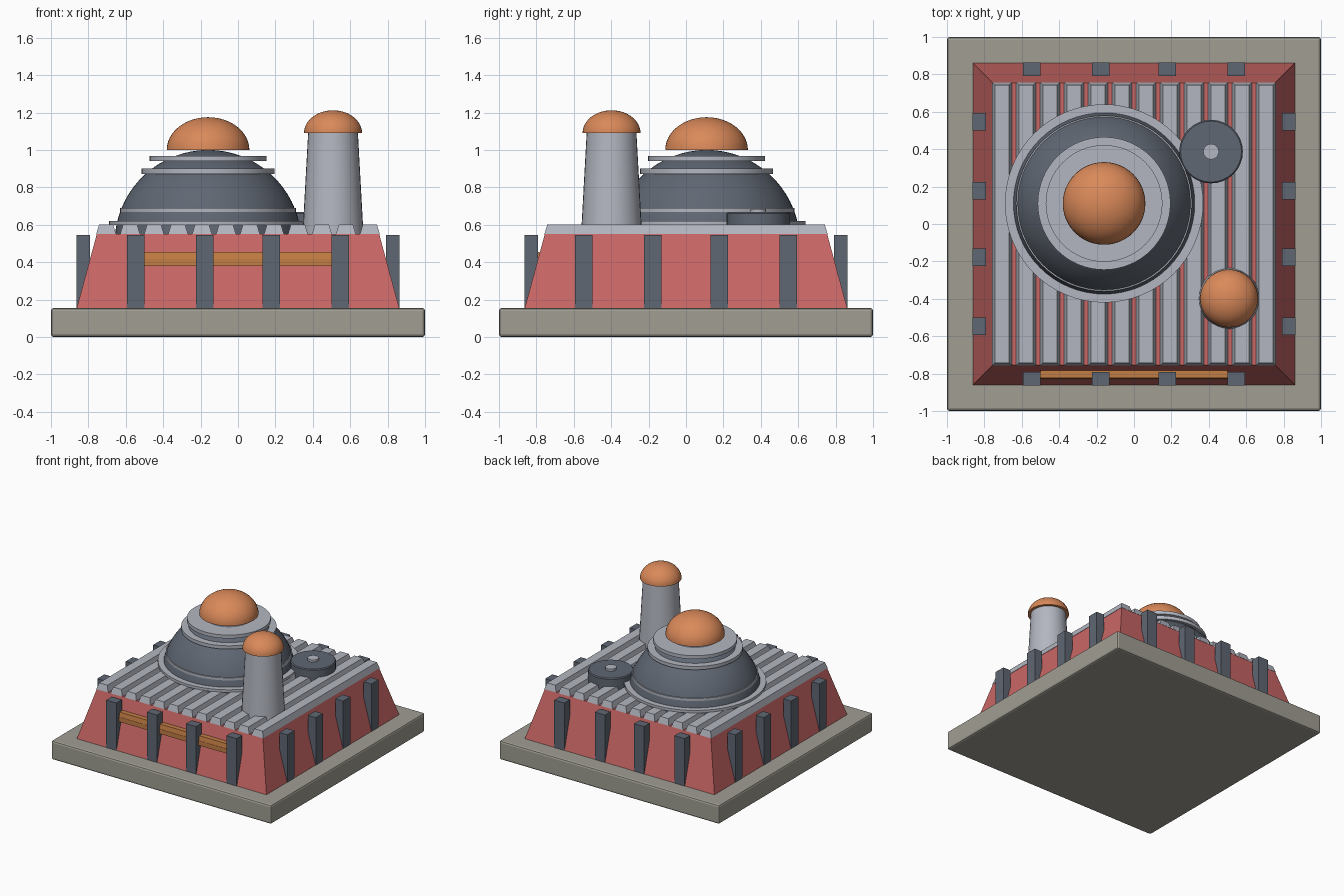
import bpy, bmesh, math

if "Cube" in bpy.data.objects:
    bpy.data.objects.remove(bpy.data.objects["Cube"])


def mat(name, r, g, b):
    m = bpy.data.materials.new(name)
    m.diffuse_color = (r, g, b, 1)
    m.use_nodes = True
    m.node_tree.nodes["Principled BSDF"].inputs["Base Color"].default_value = m.diffuse_color
    return m


STONE = mat("stone", 0.35, 0.34, 0.29)
RED = mat("red", 0.58, 0.135, 0.13)
LIGHT = mat("light_grey", 0.45, 0.47, 0.53)
DARK = mat("dark_grey", 0.115, 0.135, 0.17)
ORANGE = mat("orange", 0.70, 0.25, 0.10)
AMBER = mat("amber", 0.55, 0.21, 0.06)


def finish(bm, name, m, smooth=False):
    bmesh.ops.recalc_face_normals(bm, faces=bm.faces)
    me = bpy.data.meshes.new(name)
    bm.to_mesh(me)
    bm.free()
    me.materials.append(m)
    ob = bpy.data.objects.new(name, me)
    bpy.context.collection.objects.link(ob)
    if smooth:
        bpy.ops.object.select_all(action='DESELECT')
        ob.select_set(True)
        bpy.context.view_layer.objects.active = ob
        bpy.ops.object.shade_smooth_by_angle(angle=math.radians(35))
    return ob


def frustum(name, m, cx, cy, z0, z1, bottom, top):
    """Box whose bottom and top have their own half sizes."""
    bm = bmesh.new()
    rings = []
    for z, (hx, hy) in ((z0, bottom), (z1, top)):
        rings.append([bm.verts.new((cx + sx * hx, cy + sy * hy, z))
                      for sx, sy in ((-1, -1), (1, -1), (1, 1), (-1, 1))])
    a, b = rings
    bm.faces.new(a)
    bm.faces.new(b)
    for i in range(4):
        j = (i + 1) % 4
        bm.faces.new((a[i], a[j], b[j], b[i]))
    return finish(bm, name, m)


def lathe(name, m, cx, cy, profile, n=48):
    """Closed solid turned from (radius, z) points; radius 0 makes a pole."""
    bm = bmesh.new()
    rings = []
    for r, z in profile:
        if r < 1e-4:
            rings.append([bm.verts.new((cx, cy, z))])
        else:
            rings.append([bm.verts.new((cx + r * math.cos(2 * math.pi * i / n),
                                        cy + r * math.sin(2 * math.pi * i / n), z))
                          for i in range(n)])
    for a, b in zip(rings, rings[1:]):
        for i in range(n):
            j = (i + 1) % n
            if len(b) == 1:
                bm.faces.new((a[i], a[j], b[0]))
            else:
                bm.faces.new((a[i], a[j], b[j], b[i]))
    bm.faces.new(rings[0])
    if len(rings[-1]) > 1:
        bm.faces.new(rings[-1])
    return finish(bm, name, m, True)


def cap(r, h, z, steps=12):
    return [(r * math.cos(math.pi / 2 * i / steps),
             z + h * math.sin(math.pi / 2 * i / steps)) for i in range(steps + 1)]


# base slab with a small bevelled edge
slab = frustum("base_slab", STONE, 0, 0, 0, 0.155, (1, 1), (1, 1))
bev = slab.modifiers.new("bevel", 'BEVEL')
bev.width = 0.015
bev.segments = 2

# sloped walls
frustum("walls", RED, 0, 0, 0.155, 0.55, (0.862, 0.862), (0.755, 0.755))

# corrugated roof ribs
for i in range(12):
    frustum(f"roof_rib_{i}", LIGHT, -0.705 + i * 1.41 / 11, 0, 0.55, 0.60,
            (0.053, 0.757), (0.038, 0.742))

# upright buttresses on all four sides
for p in (-0.547, -0.178, 0.178, 0.547):
    for s in (-1, 1):
        frustum("buttress_y", DARK, p, s * 0.828, 0.15, 0.545, (0.046, 0.036), (0.046, 0.036))
        frustum("buttress_x", DARK, s * 0.828, p, 0.15, 0.545, (0.036, 0.046), (0.036, 0.046))

# window strip on the front, in two bands
frustum("window_lower", AMBER, 0, -0.805, 0.38, 0.418, (0.5, 0.027), (0.5, 0.027))
frustum("window_upper", AMBER, 0, -0.803, 0.418, 0.455, (0.5, 0.027), (0.5, 0.020))

# main dome: sphere of radius 0.5 centred at z 0.5
DX, DY = -0.16, 0.11
a0 = math.asin(0.1)
lathe("main_dome", DARK, DX, DY,
      [(0.5 * math.cos(a0 + (math.pi / 2 - a0) * i / 16),
        0.5 + 0.5 * math.sin(a0 + (math.pi / 2 - a0) * i / 16)) for i in range(17)], 64)
for name, r, z0, z1 in (("dome_skirt", 0.53, 0.598, 0.62),
                        ("dome_low_band", 0.470, 0.668, 0.69),
                        ("dome_mid_ring", 0.355, 0.872, 0.90),
                        ("dome_top_ring", 0.312, 0.94, 0.968)):
    lathe(name, LIGHT, DX, DY, [(r, z0), (r, z1)], 64)
lathe("dome_cap", ORANGE, DX, DY, cap(0.221, 0.175, 1.0))

# tower with rounded cap
lathe("tower", LIGHT, 0.508, -0.398, [(0.163, 0.55), (0.133, 1.092)], 32)
lathe("tower_cap", ORANGE, 0.508, -0.398, cap(0.155, 0.122, 1.09))

# round roof vent with a small hub
lathe("roof_vent", DARK, 0.412, 0.387, [(0.17, 0.55), (0.17, 0.66), (0.163, 0.667)], 32)
lathe("vent_hub", LIGHT, 0.412, 0.387, [(0.042, 0.66), (0.042, 0.685)], 24)
